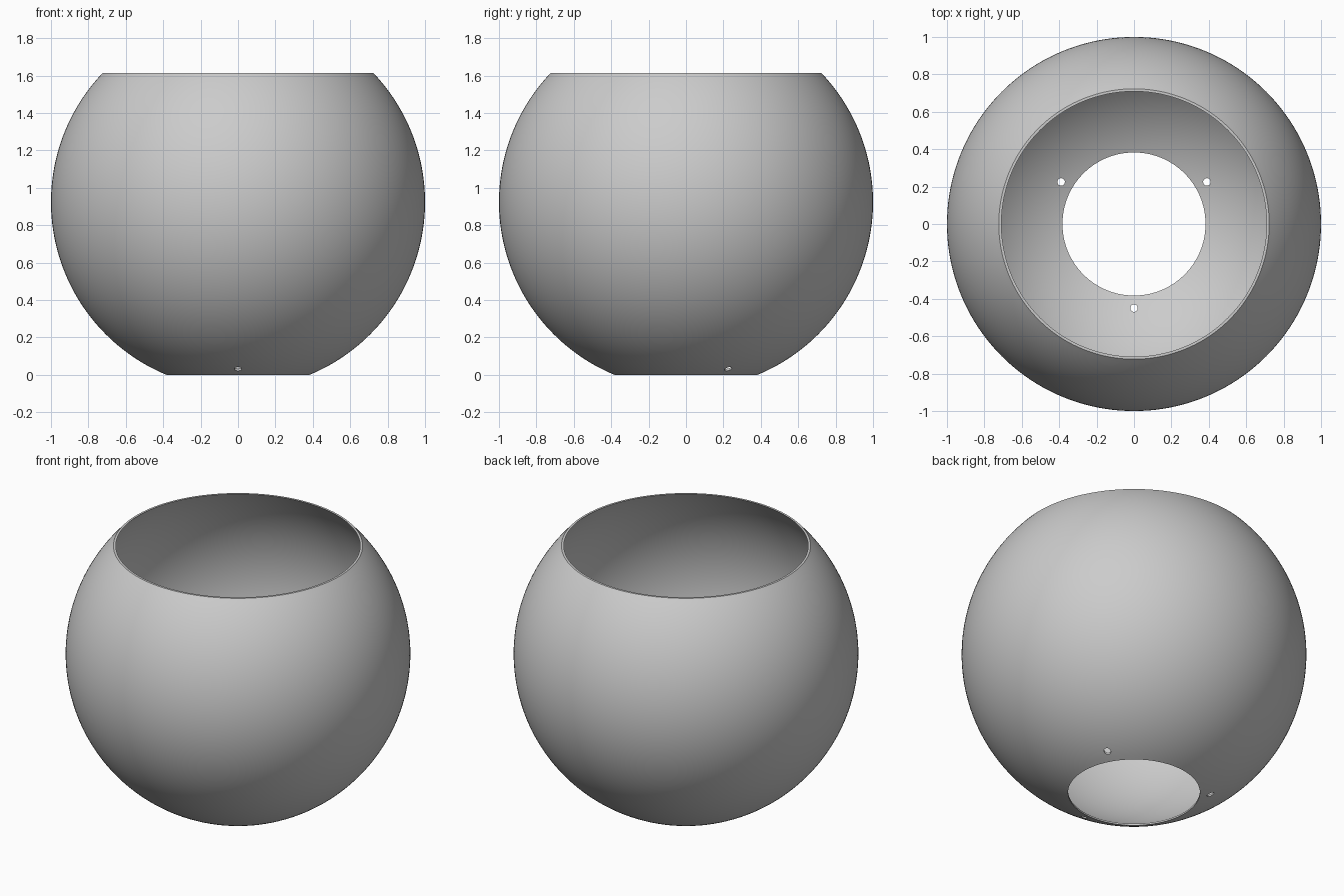
import bpy
import bmesh
from math import asin, cos, pi, radians, sin, sqrt
from mathutils import Matrix, Vector

cube = bpy.data.objects.get("Cube")
if cube:
    bpy.data.objects.remove(cube, do_unlink=True)

OUTER, INNER = 1.0, 0.99        # wall radii
CENTRE, TOP = 0.924, 1.615      # sphere centre and rim height
BASE_R = sqrt(OUTER ** 2 - CENTRE ** 2)
STEPS, SEGMENTS = 64, 160


def arc(radius, start, end):
    """Points of a spherical wall section between two latitudes."""
    angles = [start + (end - start) * i / STEPS for i in range(STEPS + 1)]
    return [Vector((radius * cos(a), 0, CENTRE + radius * sin(a))) for a in angles]


def finish(name, bm):
    mesh = bpy.data.meshes.new(name)
    bmesh.ops.recalc_face_normals(bm, faces=bm.faces)
    bm.to_mesh(mesh)
    bm.free()
    obj = bpy.data.objects.new(name, mesh)
    bpy.context.collection.objects.link(obj)
    return obj


grey = bpy.data.materials.new("light grey")
grey.use_nodes = True
colour = (0.6, 0.6, 0.6, 1)
grey.diffuse_color = colour
grey.node_tree.nodes["Principled BSDF"].inputs["Base Color"].default_value = colour

# Thin spherical shell: flat rim above, straight-cut opening below
rise = TOP - CENTRE
profile = arc(OUTER, asin(-CENTRE / OUTER), asin(rise / OUTER))
profile += arc(INNER, asin(rise / INNER), -sqrt(0) - (pi / 2 - asin(BASE_R / INNER)))
bm = bmesh.new()
verts = [bm.verts.new(p) for p in profile]
edges = [bm.edges.new((a, b)) for a, b in zip(verts, verts[1:] + verts[:1])]
bmesh.ops.spin(bm, geom=verts + edges, cent=(0, 0, 0), axis=(0, 0, 1),
               angle=2 * pi, steps=SEGMENTS, use_merge=True)
bmesh.ops.remove_doubles(bm, verts=bm.verts, dist=0.0001)
shell = finish("globe_shade", bm)
shell.data.materials.append(grey)

# Three small vertical screw holes around the lower opening
bm = bmesh.new()
for angle in (30, 150, 270):
    a = radians(angle)
    place = Matrix.Translation((0.45 * cos(a), 0.45 * sin(a), 0.04))
    bmesh.ops.create_cone(bm, cap_ends=True, segments=24, radius1=0.02,
                          radius2=0.02, depth=0.2, matrix=place)
cutter = finish("screw_hole_cutter", bm)
cutter.hide_render = True
cutter.data.materials.append(grey)

bpy.ops.object.select_all(action="DESELECT")
bpy.context.view_layer.objects.active = shell
shell.select_set(True)
cut = shell.modifiers.new("screw_holes", "BOOLEAN")
cut.operation = "DIFFERENCE"
cut.solver = "EXACT"
cut.object = cutter
bpy.ops.object.modifier_apply(modifier=cut.name)
bpy.data.objects.remove(cutter, do_unlink=True)
bpy.ops.object.shade_smooth_by_angle(angle=radians(30))
